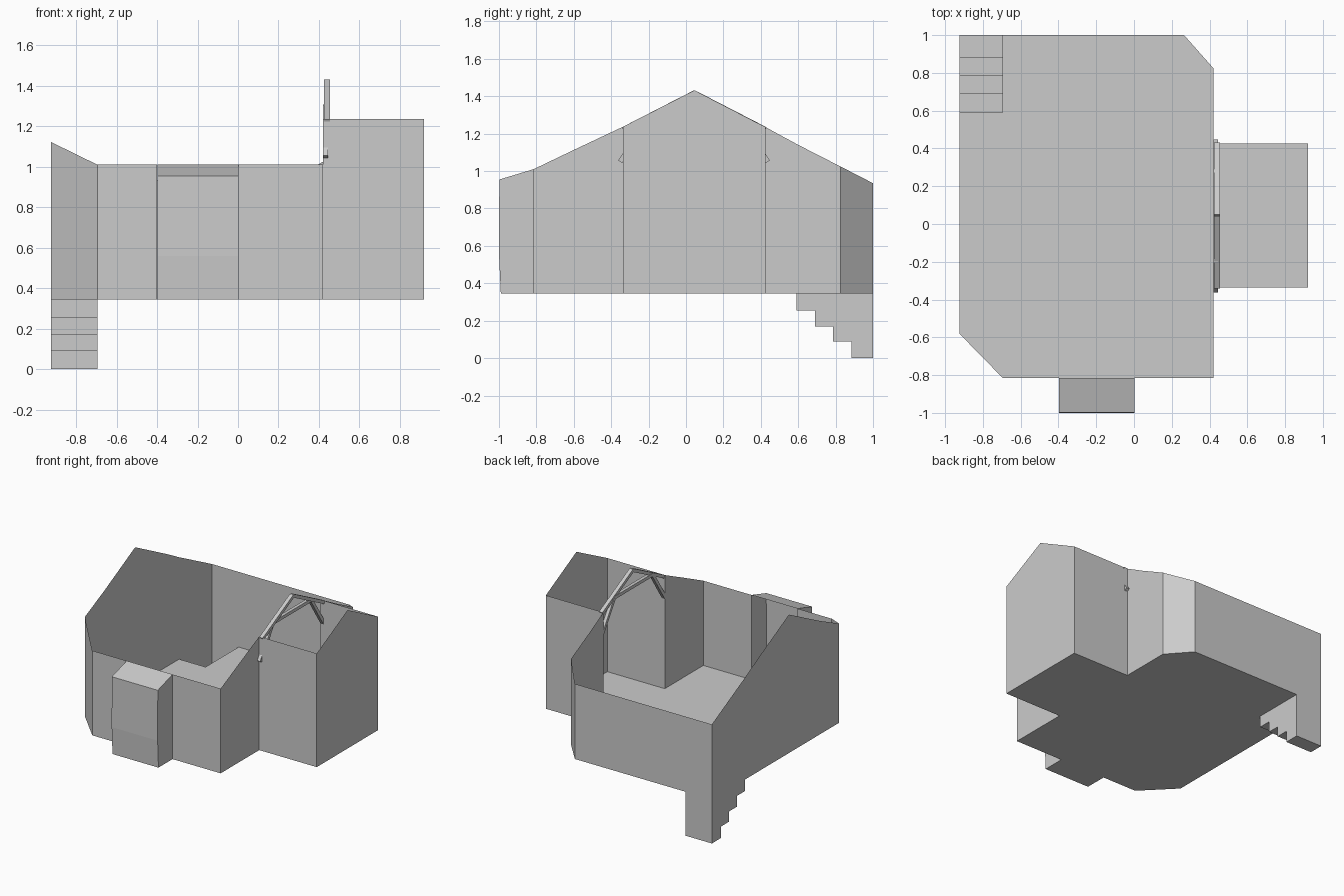
import bpy
from mathutils import Vector

if "Cube" in bpy.data.objects:
    bpy.data.objects.remove(bpy.data.objects["Cube"])

FLOOR = 0.345
# roof line: wall-top height as a function of depth y
ROOF = [(-1, .955), (-.815, 1.01), (-.6, 1.113), (-.337, 1.237), (.045, 1.432),
        (.425, 1.235), (.6, 1.14), (.825, 1.025), (1, .935)]


def roof(y):
    for (y0, z0), (y1, z1) in zip(ROOF, ROOF[1:]):
        if y <= y1 + 1e-6:
            return z0 + (z1 - z0) * (y - y0) / (y1 - y0)
    return ROOF[-1][1]


def make(name, polys):
    """One object from a list of polygons (thin sheets)."""
    verts, faces, index = [], [], {}
    for poly in polys:
        face = []
        for p in poly:
            key = tuple(round(c, 4) for c in p)
            if key not in index:
                index[key] = len(verts)
                verts.append(key)
            face.append(index[key])
        faces.append(face)
    mesh = bpy.data.meshes.new(name)
    mesh.from_pydata(verts, [], faces)
    mesh.update()
    ob = bpy.data.objects.new(name, mesh)
    bpy.context.collection.objects.link(ob)
    return ob


def wall(a, b):
    """Upright panel between two plan points, its top following the roof line."""
    ys = [a[1]] + sorted((y for y, _ in ROOF if min(a[1], b[1]) < y < max(a[1], b[1])),
                         reverse=a[1] > b[1]) + [b[1]]
    top = []
    for y in ys:
        t = (y - a[1]) / (b[1] - a[1]) if a[1] != b[1] else (0 if not top else 1)
        top.append((a[0] + (b[0] - a[0]) * t, y, roof(y)))
    return [(a[0], a[1], FLOOR), (b[0], b[1], FLOOR)] + top[::-1]


def walls(name, plan):
    return make(name, [wall(a, b) for a, b in zip(plan, plan[1:])])


def beam(name, p, q, depth, x0, x1):
    """Square timber between two (y, z) points."""
    d = Vector((q[0] - p[0], q[1] - p[1])).normalized()
    n = Vector((-d.y, d.x)) * depth / 2
    sec = [(p[0] + n.x, p[1] + n.y), (p[0] - n.x, p[1] - n.y),
           (q[0] - n.x, q[1] - n.y), (q[0] + n.x, q[1] + n.y)]
    lo = [(x0, *s) for s in sec]
    hi = [(x1, *s) for s in sec]
    sides = [[lo[i], lo[(i + 1) % 4], hi[(i + 1) % 4], hi[i]] for i in range(4)]
    return make(name, [lo[::-1], hi] + sides)


# room walls, open above
walls("room_walls", [(.42, .425), (.42, .825), (.265, 1), (-.925, 1), (-.925, -.58),
                     (-.695, -.815), (-.4, -.815)])
walls("front_right_walls", [(0, -.815), (.42, -.815), (.42, -.337)])

# gabled alcove on the right
walls("alcove_walls", [(.42, -.337), (.92, -.337), (.92, .425), (.42, .425)])

# window bay on the front, with a sloping lid
bay = [(-.815, FLOOR), (-.99, FLOOR), (-1, .56), (-.998, .955), (-.815, 1.01)]
L, R = -.397, .002
strips = [[(L, *p), (R, *p), (R, *q), (L, *q)] for p, q in zip(bay[1:], bay[2:])]
make("window_bay", [[(x, *p) for p in bay] for x in (L, R)] + strips)

# floor with a notch for the stairwell
plan = [(-.925, -.58), (-.695, -.815), (L, -.815), (L, -.99), (R, -.99), (R, -.815),
        (.42, -.815), (.42, -.337), (.92, -.337), (.92, .425), (.42, .425), (.42, .825),
        (.265, 1), (-.695, 1), (-.695, .59), (-.925, .59)]
make("floor", [[(x, y, FLOOR) for x, y in plan]])

# stairs sinking below the floor
steps = [(.59, FLOOR)]
for y0, y1, z in [(.59, .69, .255), (.69, .787, .17), (.787, .885, .09), (.885, 1, 0)]:
    steps += [(y0, z), (y1, z)]
S, T = -.925, -.695
treads = [[(S, *p), (T, *p), (T, *q), (S, *q)] for p, q in zip(steps, steps[1:])]
cheeks = [[(x, *p) for p in steps + [(1, FLOOR)]] for x in (S, T)]
back = [(S, 1, 0), (T, 1, 0), (T, 1, FLOOR), (S, 1, FLOOR)]
make("stairs", treads + cheeks + [back])

# timber truss over the alcove opening
for side, eave, brace in ((-1, -.337, "left"), (1, .425, "right")):
    beam(brace + "_rafter", (eave, 1.223), (.045, 1.419), .025, .424, .454)
    beam(brace + "_brace", (.043 + side * .395, 1.05), (.043 + side * .235, 1.295),
         .025, .42, .446)
beam("collar_tie", (-.2, 1.295), (.286, 1.295), .025, .42, .446)
